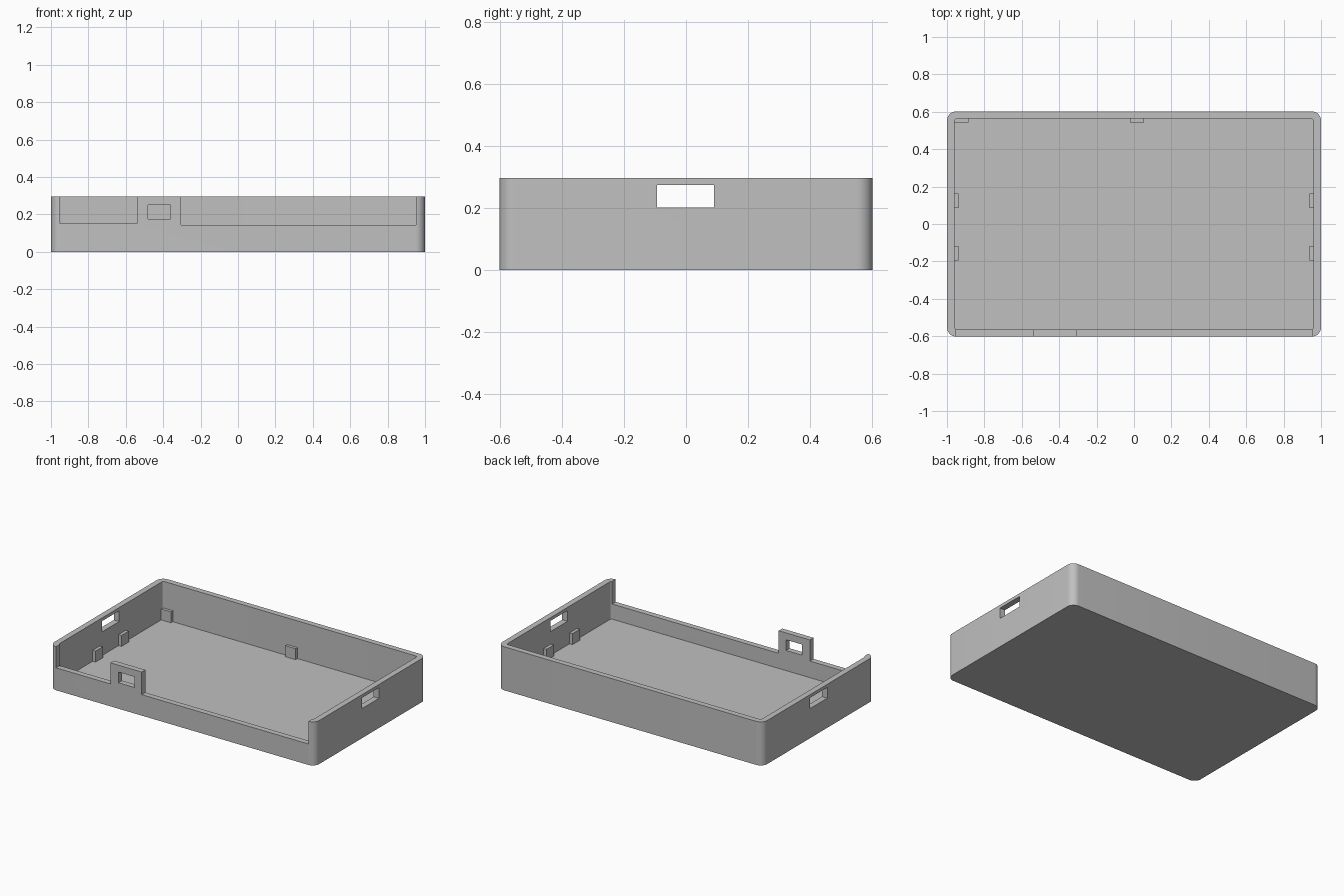
import bpy, bmesh, math

cube = bpy.data.objects.get("Cube")
if cube:
    bpy.data.objects.remove(cube, do_unlink=True)

# One plain plastic colour
GREY = (0.53, 0.53, 0.53, 1)
plastic = bpy.data.materials.new("grey_plastic")
plastic.use_nodes = True
plastic.diffuse_color = GREY
plastic.node_tree.nodes["Principled BSDF"].inputs["Base Color"].default_value = GREY

HEIGHT, FLOOR = 0.297, 0.04
OUT_X, OUT_Y = 1.0, 0.602
IN_X, IN_Y = 0.96, 0.563


def box(name, xs, ys, zs, radius=0):
    """Box spanning the given ranges, with optional rounded upright edges."""
    bm = bmesh.new()
    bmesh.ops.create_cube(bm, size=1)
    for v in bm.verts:
        v.co = [r[0] if c < 0 else r[1] for c, r in zip(v.co, (xs, ys, zs))]
    if radius:
        upright = [e for e in bm.edges
                   if abs(e.verts[0].co.z - e.verts[1].co.z) > 0.01]
        bmesh.ops.bevel(bm, geom=upright, offset=radius, segments=10,
                        profile=0.5, affect='EDGES')
    mesh = bpy.data.meshes.new(name)
    bm.to_mesh(mesh)
    bm.free()
    mesh.materials.append(plastic)
    obj = bpy.data.objects.new(name, mesh)
    bpy.context.collection.objects.link(obj)
    return obj


def cut(target, cutter):
    """Subtract the cutter from the target, then discard it."""
    mod = target.modifiers.new("cut", 'BOOLEAN')
    mod.operation, mod.solver, mod.object = 'DIFFERENCE', 'EXACT', cutter
    bpy.context.view_layer.update()
    graph = bpy.context.evaluated_depsgraph_get()
    mesh = bpy.data.meshes.new_from_object(target.evaluated_get(graph))
    target.modifiers.clear()
    target.data = mesh
    bpy.data.objects.remove(cutter, do_unlink=True)


# Open tray with rounded corners
tray = box("tray", (-OUT_X, OUT_X), (-OUT_Y, OUT_Y), (0, HEIGHT), 0.05)
cut(tray, box("cavity", (-IN_X, IN_X), (-IN_Y, IN_Y), (FLOOR, 0.5), 0.015))

# Front wall: two lowered stretches and a small port in the tab between them
FRONT = (-0.7, -0.53)
cut(tray, box("short_notch", (-0.952, -0.54), FRONT, (0.153, 0.5)))
cut(tray, box("long_notch", (-0.305, 0.952), FRONT, (0.143, 0.5)))
cut(tray, box("front_port", (-0.48, -0.36), FRONT, (0.177, 0.25)))

# Matching slots through both end walls
cut(tray, box("side_slots", (-1.2, 1.2), (-0.094, 0.091), (0.202, 0.275)))

# Smooth corners, sharp edges elsewhere
bpy.ops.object.select_all(action='DESELECT')
tray.select_set(True)
bpy.context.view_layer.objects.active = tray
bpy.ops.object.shade_smooth_by_angle(angle=math.radians(30))

# Small support blocks on the floor along the end walls and back wall
BLOCK_Z = (FLOOR - 0.005, 0.115)
for side, s in (("left", 1), ("right", -1)):
    xs = sorted((s * 0.938, s * 0.965))
    for place, ys in (("back", (0.085, 0.163)), ("front", (-0.195, -0.117))):
        box(f"{side}_{place}_support", xs, ys, BLOCK_Z)
for place, xs in (("corner", (-0.962, -0.886)), ("middle", (-0.022, 0.054))):
    box(f"{place}_back_support", xs, (0.543, 0.568), BLOCK_Z)
